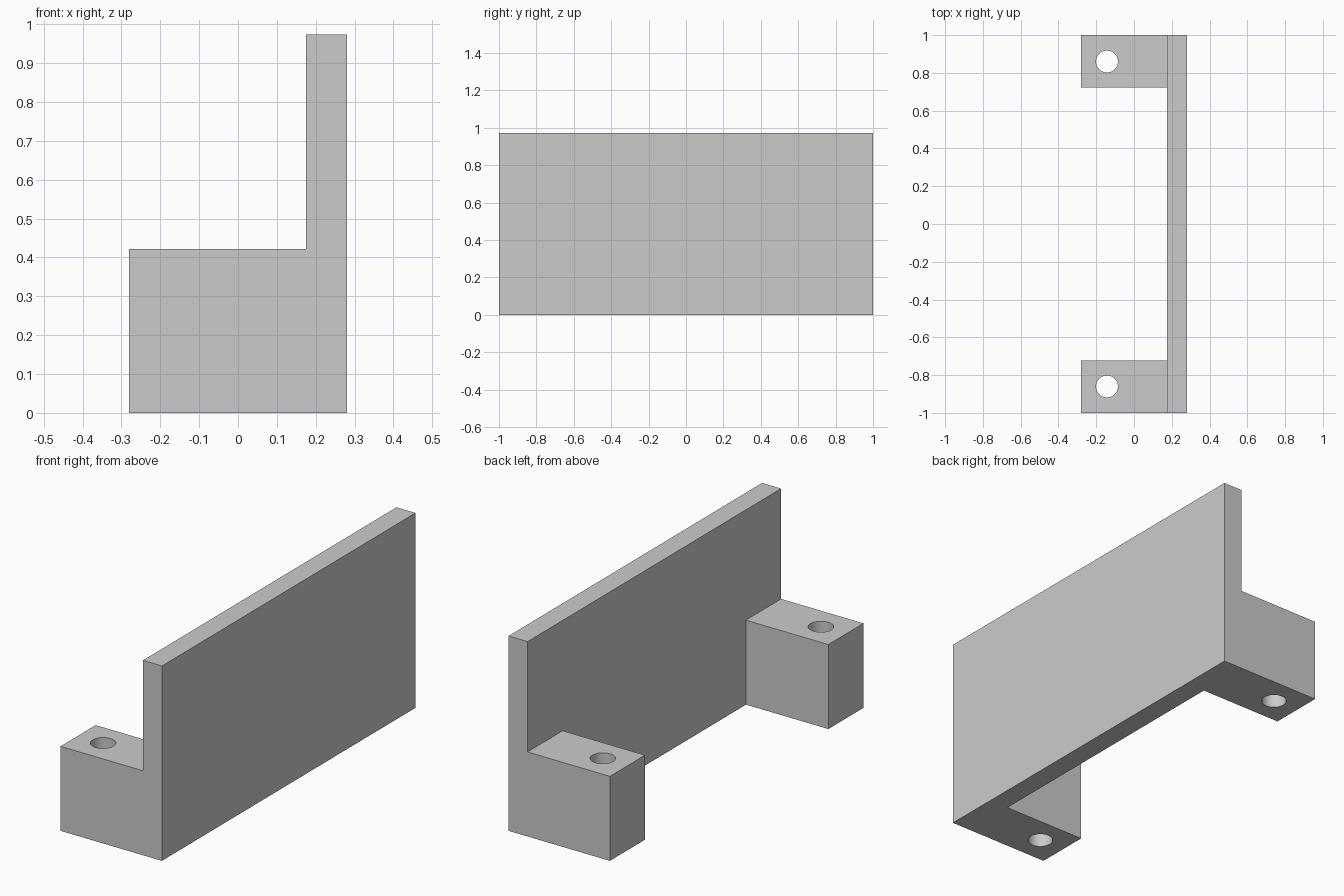
import bpy
import bmesh
from math import radians

cube = bpy.data.objects.get("Cube")
if cube:
    bpy.data.objects.remove(cube, do_unlink=True)

HALF_W, HALF_L, HEIGHT = 0.28, 1.0, 0.973
PLATE_X = 0.175        # inner face of the upright plate
FOOT_TOP = 0.422
FOOT_INNER = 0.723     # inner end of each foot along y
HOLE_X, HOLE_Y, HOLE_R = -0.143, 0.86, 0.058

grey = bpy.data.materials.new("plain_grey")
grey.use_nodes = True
colour = (0.6, 0.6, 0.6, 1)
grey.diffuse_color = colour
grey.node_tree.nodes["Principled BSDF"].inputs["Base Color"].default_value = colour


def make_object(name, bm):
    mesh = bpy.data.meshes.new(name)
    bmesh.ops.recalc_face_normals(bm, faces=bm.faces)
    bm.to_mesh(mesh)
    bm.free()
    mesh.materials.append(grey)
    obj = bpy.data.objects.new(name, mesh)
    bpy.context.collection.objects.link(obj)
    return obj


def cut(target, cutter):
    """Subtract the cutter from the target and discard the cutter."""
    cutter.hide_render = True
    bpy.context.view_layer.objects.active = target
    mod = target.modifiers.new("cut", "BOOLEAN")
    mod.operation = "DIFFERENCE"
    mod.solver = "EXACT"
    mod.object = cutter
    bpy.ops.object.modifier_apply(modifier=mod.name)
    bpy.data.objects.remove(cutter, do_unlink=True)


# L-shaped section extruded along the full length
profile = [(-HALF_W, 0), (HALF_W, 0), (HALF_W, HEIGHT),
           (PLATE_X, HEIGHT), (PLATE_X, FOOT_TOP), (-HALF_W, FOOT_TOP)]
bm = bmesh.new()
section = bm.faces.new([bm.verts.new((x, -HALF_L, z)) for x, z in profile])
extruded = bmesh.ops.extrude_face_region(bm, geom=[section], use_keep_orig=True)
moved = [v for v in extruded["geom"] if isinstance(v, bmesh.types.BMVert)]
bmesh.ops.translate(bm, verts=moved, vec=(0, 2 * HALF_L, 0))
bracket = make_object("mounting_bracket", bm)

# Gap between the two feet, leaving the upright plate
bm = bmesh.new()
bmesh.ops.create_cube(bm, size=1)
bmesh.ops.scale(bm, verts=bm.verts, vec=(1, 2 * FOOT_INNER, 2))
bmesh.ops.translate(bm, verts=bm.verts, vec=(PLATE_X - 0.5, 0, 0.5))
cut(bracket, make_object("gap_cutter", bm))

# Vertical screw hole through each foot
for side in (-1, 1):
    bm = bmesh.new()
    bmesh.ops.create_cone(bm, cap_ends=True, segments=48,
                          radius1=HOLE_R, radius2=HOLE_R, depth=2)
    bmesh.ops.translate(bm, verts=bm.verts, vec=(HOLE_X, side * HOLE_Y, 0))
    cut(bracket, make_object("hole_cutter", bm))

# Smooth hole walls with crisp edges elsewhere
bpy.ops.object.select_all(action="DESELECT")
bracket.select_set(True)
bpy.context.view_layer.objects.active = bracket
bpy.ops.object.shade_smooth_by_angle(angle=radians(30))
